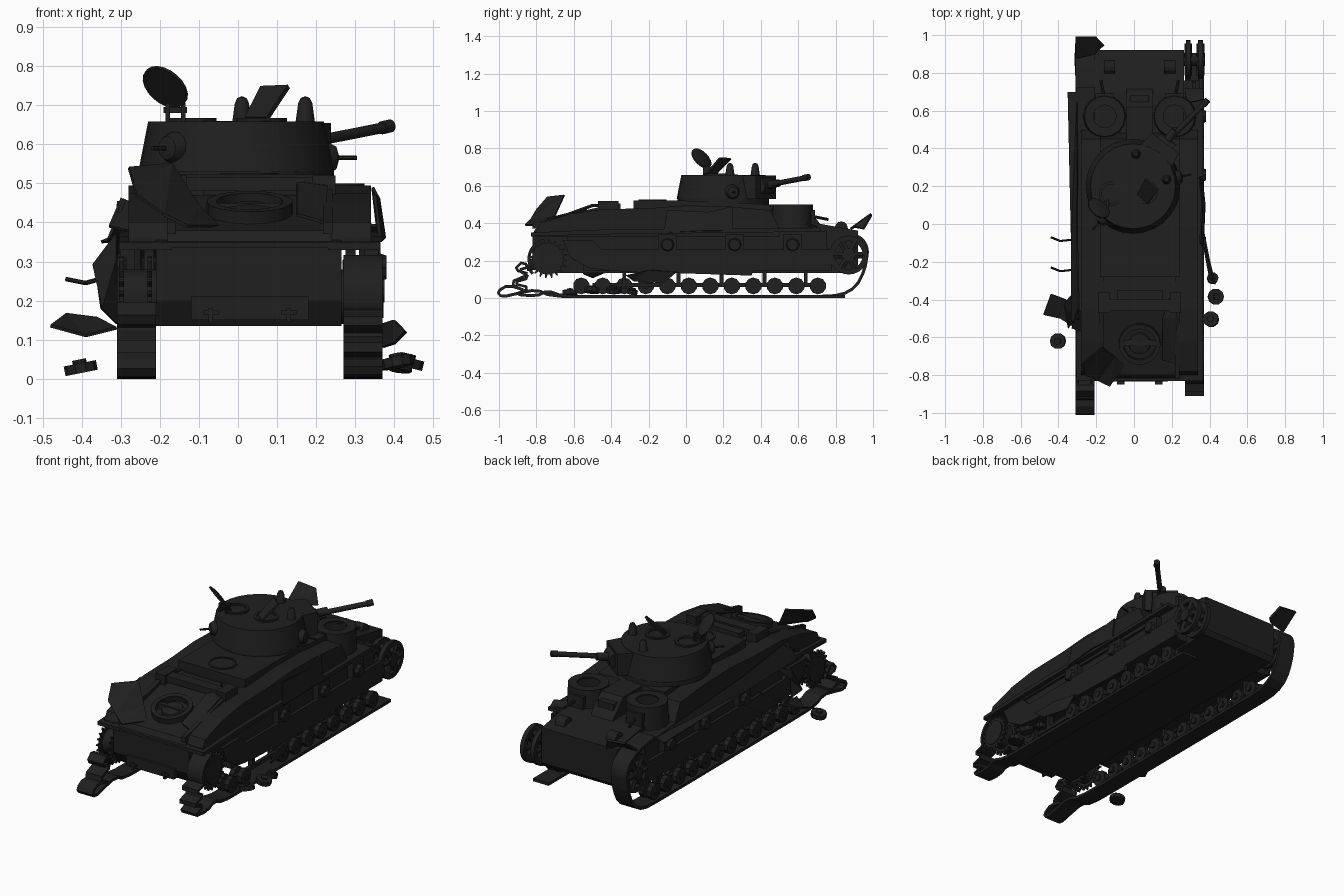
import bpy, bmesh, math
from mathutils import Vector

CX = 0.03  # hull centre line
MAT = bpy.data.materials.new("charred_black")
MAT.diffuse_color = (0.014, 0.014, 0.014, 1)


def finish(name, bm, smooth=False):
    bmesh.ops.remove_doubles(bm, verts=bm.verts, dist=1e-5)
    bmesh.ops.recalc_face_normals(bm, faces=bm.faces)
    if smooth:
        for f in bm.faces:
            f.smooth = True
        for e in bm.edges:
            e.smooth = e.calc_face_angle(3) < math.radians(35)
    me = bpy.data.meshes.new(name)
    bm.to_mesh(me)
    bm.free()
    me.materials.append(MAT)
    ob = bpy.data.objects.new(name, me)
    bpy.context.collection.objects.link(ob)
    return ob


def prism(name, pts, x0, x1):
    """Extrude a (y, z) profile along x."""
    bm = bmesh.new()
    a, b = [[bm.verts.new((x, y, z)) for y, z in pts] for x in (x0, x1)]
    bm.faces.new(a)
    bm.faces.new(b)
    for i in range(len(pts)):
        j = (i + 1) % len(pts)
        bm.faces.new((a[i], a[j], b[j], b[i]))
    return finish(name, bm)


def box(name, x0, x1, y0, y1, z0, z1):
    return prism(name, [(y0, z0), (y1, z0), (y1, z1), (y0, z1)], x0, x1)


def lathe(name, prof, at, axis=(0, 0, 1), n=20):
    """Turn a (radius, height) profile around an axis."""
    q = Vector((0, 0, 1)).rotation_difference(Vector(axis))
    bm = bmesh.new()
    rows = [[bm.verts.new(q @ Vector((r * math.cos(t), r * math.sin(t), h)) + Vector(at))
             for t in (2 * math.pi * i / n for i in range(n))] for r, h in prof]
    for a, b in zip(rows, rows[1:]):
        for i in range(n):
            j = (i + 1) % n
            bm.faces.new((a[i], a[j], b[j], b[i]))
    bmesh.ops.dissolve_degenerate(bm, dist=1e-6, edges=bm.edges)
    return finish(name, bm, True)


def rod(name, p, q, r0, r1=None, n=14):
    d = Vector(q) - Vector(p)
    return lathe(name, [(0, 0), (r0, 0), (r1 or r0, d.length), (0, d.length)], p, d, n)


def ring(name, at, axis, r0, r1, h, n=24):
    return lathe(name, [(r0, 0), (r1, 0), (r1, h), (r0, h), (r0, 0)], at, axis, n)


def solid(ob, t):
    m = ob.modifiers.new("thickness", "SOLIDIFY")
    m.thickness, m.offset = t, 0


def plate(name, pts, t=0.008):
    """Torn sheet metal: a strip of corner points, alternating sides."""
    bm = bmesh.new()
    v = [bm.verts.new(p) for p in pts]
    for i in range(len(v) - 2):
        bm.faces.new(v[i:i + 3])
    solid(finish(name, bm), t)


def ribbon(name, path, x0, x1, t=0.016):
    """Track band along a (y, z) path with its corners rounded once."""
    soft = [path[0]]
    for (a, b), (c, d) in zip(path, path[1:]):
        soft += [(a * 0.75 + c * 0.25, b * 0.75 + d * 0.25), (a * 0.25 + c * 0.75, b * 0.25 + d * 0.75)]
    bm = bmesh.new()
    rows = [(bm.verts.new((x0, y, z)), bm.verts.new((x1, y, z))) for y, z in soft + [path[-1]]]
    for a, b in zip(rows, rows[1:]):
        bm.faces.new((a[0], a[1], b[1], b[0]))
    solid(finish(name, bm), t)


def arc(cy, cz, r, a0, a1, n=12):
    return [(cy + r * math.cos(math.radians(a0 + (a1 - a0) * i / n)),
             cz + r * math.sin(math.radians(a0 + (a1 - a0) * i / n))) for i in range(n + 1)]


# hull
prism("lower_hull", [(-0.82, 0.35), (-0.82, 0.2), (-0.78, 0.135), (0.9, 0.135), (0.92, 0.16),
                     (0.92, 0.36), (0.7, 0.4), (-0.6, 0.4)], CX - 0.24, CX + 0.235)
prism("engine_deck", [(-0.82, 0.34), (-0.8, 0.38), (-0.45, 0.47), (-0.28, 0.47), (-0.28, 0.522),
                      (0.05, 0.52), (0.45, 0.5), (0.5, 0.34)], CX - 0.21, CX + 0.21)
prism("driver_box", [(0.4, 0.39), (0.4, 0.5), (0.62, 0.5), (0.7, 0.42), (0.72, 0.39)], CX - 0.07, CX + 0.07)
box("driver_visor", CX - 0.05, CX + 0.05, 0.64, 0.68, 0.44, 0.475)
box("deck_louvre", CX - 0.19, CX + 0.19, -0.46, -0.4, 0.48, 0.515)
box("deck_vent", CX - 0.12, CX + 0.12, -0.44, -0.35, 0.47, 0.505)
for s in (-1, 1):
    box("louvre_bracket", CX + s * 0.19 - 0.03, CX + s * 0.19 + 0.03, -0.47, -0.36, 0.4, 0.52)
    prism("deck_rail", [(-0.82, 0.37), (-0.82, 0.4), (-0.45, 0.49), (-0.45, 0.46)],
          CX + s * 0.2 - 0.012, CX + s * 0.2 + 0.012)
ring("turret_ring", (0, 0.2, 0.5), (0, 0, 1), 0.2, 0.245, 0.035)
ring("deck_ring", (CX, -0.18, 0.518), (0, 0, 1), 0.065, 0.075, 0.008)

# rear fan and tail plate
tilt = (0, -0.25, 1)
ring("fan_rim", (CX, -0.63, 0.42), tilt, 0.085, 0.11, 0.035)
lathe("fan_cap", [(0, 0), (0.06, 0), (0.055, 0.022), (0, 0.03)], (CX, -0.63, 0.42), tilt)
box("fan_bar", CX - 0.09, CX + 0.09, -0.645, -0.615, 0.42, 0.45)
box("tail_locker", CX - 0.15, CX + 0.15, -0.835, -0.8, 0.15, 0.21)
box("tail_ledge", CX - 0.2, CX + 0.2, -0.83, -0.8, 0.335, 0.35)
for s in (-1, 1):
    box("tow_hook", CX + s * 0.1 - 0.02, CX + s * 0.1 + 0.02, -0.85, -0.82, 0.165, 0.175)
    box("tow_lug", CX + s * 0.1 - 0.006, CX + s * 0.1 + 0.006, -0.85, -0.82, 0.145, 0.18)

# both flanks: sponsons, skirts, running gear
for s in (-1, 1):
    def X(d):
        return CX + s * d
    prism("sponson", [(-0.8, 0.36), (-0.78, 0.4), (-0.62, 0.45), (-0.45, 0.475), (-0.2, 0.48), (0.0, 0.495),
                      (0.22, 0.49), (0.45, 0.47), (0.5, 0.37), (0.5, 0.33), (-0.8, 0.33)], X(0.19), X(0.31))
    prism("fender", [(-0.83, 0.33), (-0.83, 0.35), (-0.5, 0.365), (0.72, 0.375), (0.72, 0.355), (-0.5, 0.34)],
          X(0.2), X(0.335))
    prism("skirt", [(-0.66, 0.31), (-0.62, 0.22), (-0.52, 0.16), (-0.4, 0.145), (0.35, 0.12), (0.36, 0.145),
                    (0.78, 0.145), (0.77, 0.26), (-0.45, 0.26), (-0.5, 0.31)], X(0.315), X(0.335))
    prism("inner_skirt", [(-0.64, 0.34), (-0.6, 0.2), (0.76, 0.2), (0.75, 0.36)], X(0.28), X(0.295))
    box("suspension_beam", X(0.23), X(0.315), -0.55, 0.76, 0.145, 0.2)
    box("wheel_beam", X(0.28), X(0.3), -0.5, 0.72, 0.06, 0.08)
    for y in (-0.1, 0.26, 0.57):
        box("roller_bracket", X(0.29), X(0.33), y - 0.05, y + 0.05, 0.25, 0.34)
        rod("roller_cover", (X(0.32), y, 0.285), (X(0.35), y, 0.285), 0.04, 0.03, 8)
    for y in (-0.33, -0.04, 0.19, 0.42, 0.64):
        box("wheel_strut", X(0.27), X(0.3), y - 0.01, y + 0.01, 0.06, 0.16)
    for k in range(12):
        y = 0.705 - 0.115 * k
        if s > 0 and k in (8, 9):
            continue  # wheels blown off
        for d in (0.255, 0.305):
            rod("road_wheel", (X(d), y, 0.065), (X(d + 0.028), y, 0.065), 0.045, None, 10)
        rod("wheel_hub", (X(0.24), y, 0.065), (X(0.34), y, 0.065), 0.018, None, 8)
    # drive sprocket
    gear = [(-0.74 + r * math.cos(a), 0.21 + r * math.sin(a)) for a, r in
            ((2 * math.pi * (i + o) / 20, r) for i in range(20)
             for o, r in ((0, 0.083), (0.45, 0.085), (0.6, 0.104), (0.8, 0.104)))]
    for d in (0.25, 0.322):
        prism("sprocket", gear, X(d), X(d + 0.012))
    rod("sprocket_drum", (X(0.22), -0.74, 0.21), (X(0.34), -0.74, 0.21), 0.07)
    # spoked idler
    for d in (0.245, 0.31):
        ring("idler_rim", (X(d), 0.87, 0.23), (s, 0, 0), 0.075, 0.104, 0.025)
        for k in range(6):
            a = math.pi * k / 3
            rod("idler_spoke", (X(d + 0.012), 0.87, 0.23),
                (X(d + 0.012), 0.87 + 0.085 * math.cos(a), 0.23 + 0.085 * math.sin(a)), 0.02, None, 6)
    rod("idler_hub", (X(0.22), 0.87, 0.23), (X(0.345), 0.87, 0.23), 0.035)
    # small gun turrets, hollow under an open roof, and nose lamps
    tx = X(0.185)
    lathe("gun_turret", [(0, 0.02), (0.1, 0.02), (0.1, 0.132), (0.06, 0.132), (0.06, 0.14), (0.108, 0.14),
                         (0.115, 0)], (tx, 0.57, 0.36), n=16)
    box("gun_turret_port", tx - 0.05, tx + 0.05, 0.65, 0.69, 0.4, 0.47)
    rod("gun_turret_barrel", (tx, 0.66, 0.44), (tx + s * 0.02, 0.76, 0.42), 0.008, None, 8)
    prism("nose_lamp", [(0.79, 0.36)] + arc(0.83, 0.375, 0.035, 180, 0, 6) + [(0.87, 0.36)], X(0.13), X(0.19))

# tracks
ribbon("left_track", [(-0.82, 0.13), (-0.87, 0.2), (-0.92, 0.15), (-0.83, 0.13), (-0.95, 0.08), (-0.85, 0.035),
                      (-0.95, 0.07), (-1.01, 0.035), (-0.985, 0.005), (-0.9, 0.025), (-0.8, 0.045), (-0.72, 0.01),
                      (-0.5, 0.008), (0.7, 0.008), (0.83, 0.015), (0.91, 0.06), (0.955, 0.15)]
       + arc(0.87, 0.245, 0.1, -5, 50, 5) + [(0.86, 0.36), (0.72, 0.38)], -0.31, -0.21)
ribbon("right_track", arc(-0.74, 0.21, 0.1, 100, 205, 8)
       + [(-0.9, 0.15), (-0.83, 0.11), (-0.93, 0.08), (-0.83, 0.055), (-0.92, 0.02), (-0.8, 0.01),
          (-0.74, 0.04), (-0.66, 0.01), (-0.5, 0.008), (0.85, 0.008)], 0.27, 0.37)

# main turret, turned towards +x +y
D = Vector((0.6, 0.8, 0))
C = Vector((-0.005, 0.2, 0))
lathe("main_turret", [(0, 0.53), (0.25, 0.53), (0.225, 0.658), (0, 0.66)], C, n=28)
side = Vector((0.8, -0.6, 0))
bm = bmesh.new()
corner = [C + D * f + side * g for f, g in ((0.1, -0.11), (0.285, -0.09), (0.285, 0.09), (0.1, 0.11))]
lo, hi = [[bm.verts.new(p + Vector((0, 0, z))) for p in corner] for z in (0.53, 0.655)]
bm.faces.new(lo)
bm.faces.new(hi)
for i in range(4):
    bm.faces.new((lo[i], lo[i - 1], hi[i - 1], hi[i]))
finish("gun_shield", bm)
P = C + D * 0.27 + Vector((0, 0, 0.6))
rod("mantlet", P - side * 0.05, P + side * 0.05, 0.045)
rod("gun_sleeve", P, P + D * 0.1 + Vector((0, 0, 0.015)), 0.025, 0.02)
rod("gun_barrel", P, (0.385, 0.65, 0.645), 0.014)
rod("gun_muzzle", (0.368, 0.63, 0.642), (0.39, 0.657, 0.647), 0.017)
dome = [(0, -0.02), (0.045, -0.02), (0.042, 0.01), (0.03, 0.035), (0, 0.045)]
for d, z in (((0.98, 0.2, 0), 0.565), ((-0.68, -0.73, 0), 0.59)):
    v = Vector(d)
    p = C + v * 0.225 + Vector((0, 0, z))
    lathe("ball_mount", dome, p, v, 14)
    rod("ball_gun", p, p + v * 0.09, 0.006, None, 6)
for x, y in ((0.01, 0.37), (0.172, 0.235)):
    lathe("periscope", [(0, 0), (0.025, 0), (0.018, 0.05), (0.012, 0.063), (0, 0.068)], (x, y, 0.655), n=12)
for x, y in ((-0.12, 0.16), (0.06, 0.17)):
    ring("hatch_rim", (x, y, 0.655), (0, 0, 1), 0.05, 0.065, 0.012)
lathe("round_hatch", [(0, 0), (0.065, 0), (0.065, 0.008), (0.04, 0.016), (0, 0.018)],
      (-0.188, 0.08, 0.744), (0.5, 0.6, 0.6))
for x in (-0.18, -0.14):
    box("hatch_hinge", x - 0.006, x + 0.006, 0.09, 0.13, 0.655, 0.705)
box("hatch_hinge_bar", -0.19, -0.13, 0.1, 0.12, 0.68, 0.695)
plate("square_hatch", [(0.02, 0.16, 0.665), (0.075, 0.11, 0.665), (0.06, 0.24, 0.745), (0.13, 0.18, 0.748)], 0.012)

# torn plates
plate("torn_deck_sheet", [(-0.28, -0.74, 0.54), (-0.26, -0.8, 0.47), (-0.17, -0.65, 0.55), (-0.19, -0.83, 0.42),
                          (-0.1, -0.7, 0.44), (-0.13, -0.86, 0.39), (-0.05, -0.75, 0.39)])
plate("deck_flap", [(0.15, -0.72, 0.42), (0.22, -0.74, 0.4), (0.15, -0.5, 0.5), (0.23, -0.5, 0.49),
                    (0.2, -0.36, 0.5)])
plate("bent_track_flap", [(-0.31, 0.88, 0.37), (-0.31, 0.99, 0.45), (-0.21, 0.9, 0.38), (-0.2, 0.99, 0.44),
                          (-0.16, 0.95, 0.37)], 0.012)
plate("left_fender_sheet", [(-0.29, -0.5, 0.46), (-0.33, -0.52, 0.36), (-0.3, -0.1, 0.42), (-0.33, -0.1, 0.35),
                            (-0.3, 0.7, 0.37), (-0.35, 0.7, 0.35)])
plate("left_hanging_sheet", [(-0.31, -0.35, 0.37), (-0.37, -0.42, 0.29), (-0.31, -0.5, 0.3), (-0.35, -0.55, 0.18),
                             (-0.31, -0.5, 0.14)])
plate("left_scrap", [(-0.48, -0.48, 0.135), (-0.44, -0.37, 0.165), (-0.39, -0.5, 0.11), (-0.36, -0.4, 0.155),
                     (-0.31, -0.55, 0.13)])
plate("left_corner_scrap", [(-0.3, -0.45, 0.46), (-0.33, -0.55, 0.39), (-0.22, -0.5, 0.43), (-0.21, -0.6, 0.36)])
plate("right_bulge", [(0.345, 0.25, 0.49), (0.36, 0.25, 0.36), (0.36, 0.12, 0.46), (0.375, 0.1, 0.36),
                      (0.35, -0.1, 0.47), (0.365, -0.12, 0.35)])
plate("right_scrap", [(0.37, -0.05, 0.14), (0.37, -0.12, 0.08), (0.4, -0.2, 0.15), (0.4, -0.28, 0.09),
                      (0.43, -0.32, 0.12)])
plate("right_nose_fender", [(0.27, 0.7, 0.38), (0.365, 0.7, 0.37), (0.28, 0.64, 0.4), (0.37, 0.66, 0.39)])
for y in (-0.08, -0.24):
    rod("bent_rod", (-0.3, y, 0.27), (-0.39, y - 0.01, 0.245), 0.006, None, 6)
    rod("bent_rod_tip", (-0.39, y - 0.01, 0.245), (-0.44, y + 0.01, 0.255), 0.006, None, 6)

# loose road wheels on the ground
for x, y, z, ax in ((0.43, -0.385, 0.03, (0.25, 0, 1)), (0.41, -0.505, 0.03, (-0.2, 0.1, 1)),
                    (-0.4, -0.62, 0.015, (-0.2, 0, 1)), (0.415, -0.29, 0.02, (0.1, 0.2, 1))):
    r = 0.03 if y > -0.3 else 0.042
    lathe("loose_wheel", [(0, 0), (r, 0), (r, 0.025), (0.018, 0.025), (0.018, 0.035), (0, 0.035)],
          (x, y, z), ax, 10)
